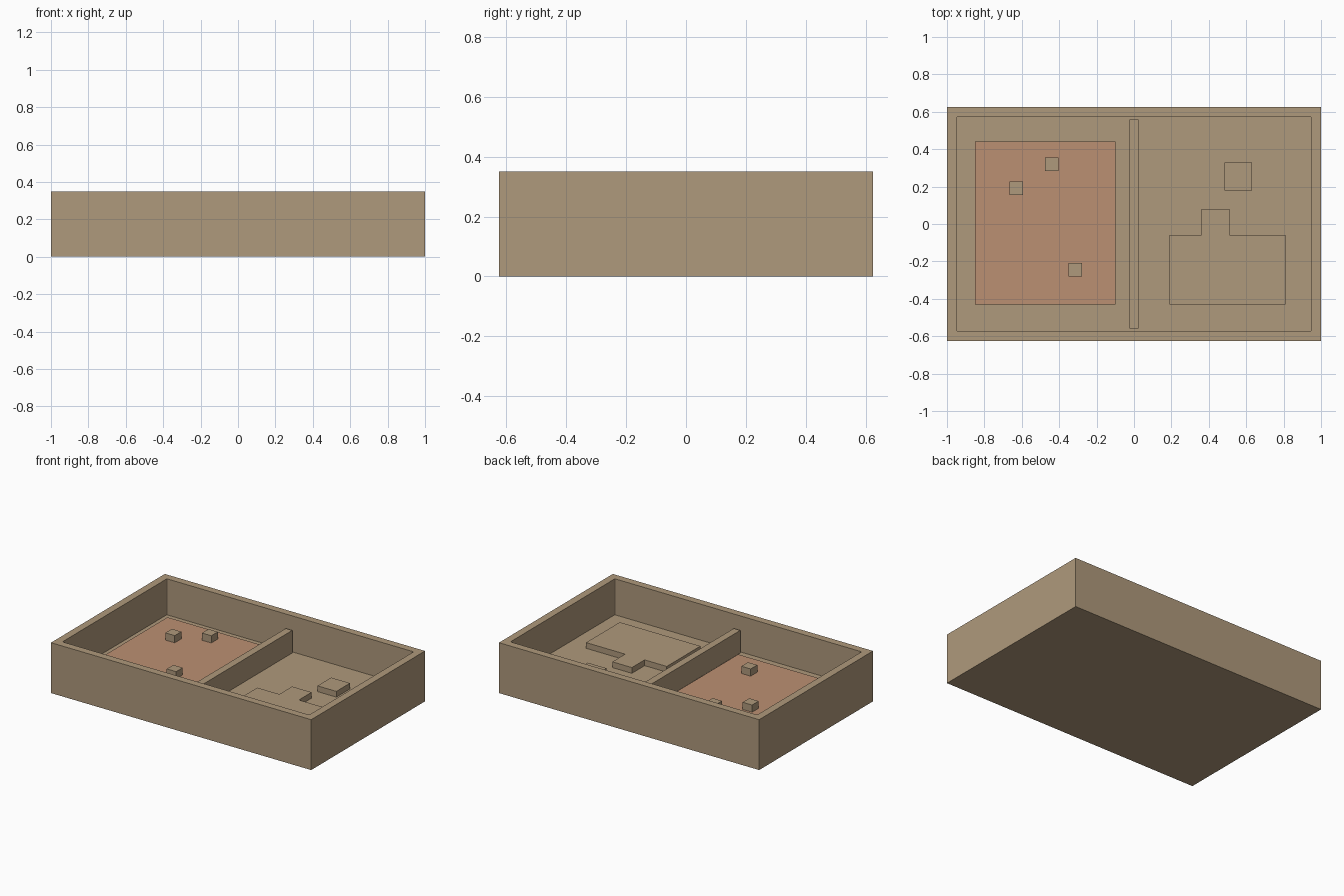
import bpy
import bmesh

cube = bpy.data.objects.get("Cube")
if cube:
    bpy.data.objects.remove(cube, do_unlink=True)


def material(name, rgb):
    mat = bpy.data.materials.new(name)
    mat.use_nodes = True
    mat.diffuse_color = (*rgb, 1)
    bsdf = next(n for n in mat.node_tree.nodes if n.type == 'BSDF_PRINCIPLED')
    bsdf.inputs["Base Color"].default_value = (*rgb, 1)
    return mat


TAN = material("tan", (0.43, 0.32, 0.20))
TERRACOTTA = material("terracotta", (0.50, 0.28, 0.17))
FLOOR, RIM, POOL = 0.10, 0.35, 0.16
WALL = 0.073


def finish(name, bm, mat):
    bmesh.ops.recalc_face_normals(bm, faces=bm.faces)
    mesh = bpy.data.meshes.new(name)
    bm.to_mesh(mesh)
    bm.free()
    mesh.materials.append(mat)
    obj = bpy.data.objects.new(name, mesh)
    bpy.context.collection.objects.link(obj)
    return obj


def slab(name, outline, z0, z1, mat):
    """Extrude a flat outline from z0 up to z1."""
    bm = bmesh.new()
    base = bm.faces.new([bm.verts.new((x, y, z0)) for x, y in outline])
    top = bmesh.ops.extrude_face_region(bm, geom=[base], use_keep_orig=True)
    verts = [v for v in top["geom"] if isinstance(v, bmesh.types.BMVert)]
    bmesh.ops.translate(bm, verts=verts, vec=(0, 0, z1 - z0))
    return finish(name, bm, mat)


def rect(x0, x1, y0, y1):
    return [(x0, y0), (x1, y0), (x1, y1), (x0, y1)]


# Open tray: a box whose top is inset and pushed down to the floor
bm = bmesh.new()
bmesh.ops.create_cube(bm, size=1)
for v in bm.verts:
    v.co = (v.co.x * 2, v.co.y * 1.25, (v.co.z + 0.5) * RIM)
top = max(bm.faces, key=lambda f: f.calc_center_median().z)
bmesh.ops.inset_region(bm, faces=[top], thickness=WALL)
moved = bmesh.ops.extrude_discrete_faces(bm, faces=[top])["faces"][0]
bmesh.ops.translate(bm, verts=moved.verts, vec=(0, 0, FLOOR - RIM))
corners = [e for e in bm.edges
           if abs(e.verts[0].co.z - e.verts[1].co.z) > 0.1
           and abs(e.verts[0].co.x) < 0.95]
bmesh.ops.bevel(bm, geom=corners, offset=0.008, segments=2, profile=0.5,
                affect='EDGES')
finish("tray", bm, TAN)

# Low wall between the two compartments
slab("divider", rect(-0.025, 0.025, -0.56, 0.56), FLOOR, 0.257, TAN)

# Left compartment: coloured slab with three small pegs
slab("coloured_slab", rect(-0.85, -0.10, -0.43, 0.44), FLOOR, POOL, TERRACOTTA)
for i, (x, y) in enumerate([(-0.44, 0.32), (-0.63, 0.19), (-0.315, -0.245)]):
    r = 0.036
    slab(f"peg_{i + 1}", rect(x - r, x + r, y - r, y + r), POOL, 0.21, TAN)

# Right compartment: platform with a tab, and a loose block
slab("platform", [(0.19, -0.43), (0.81, -0.43), (0.81, -0.06), (0.51, -0.06),
                  (0.51, 0.08), (0.36, 0.08), (0.36, -0.06), (0.19, -0.06)],
     FLOOR, 0.14, TAN)
slab("block", rect(0.485, 0.63, 0.18, 0.33), FLOOR, 0.14, TAN)
